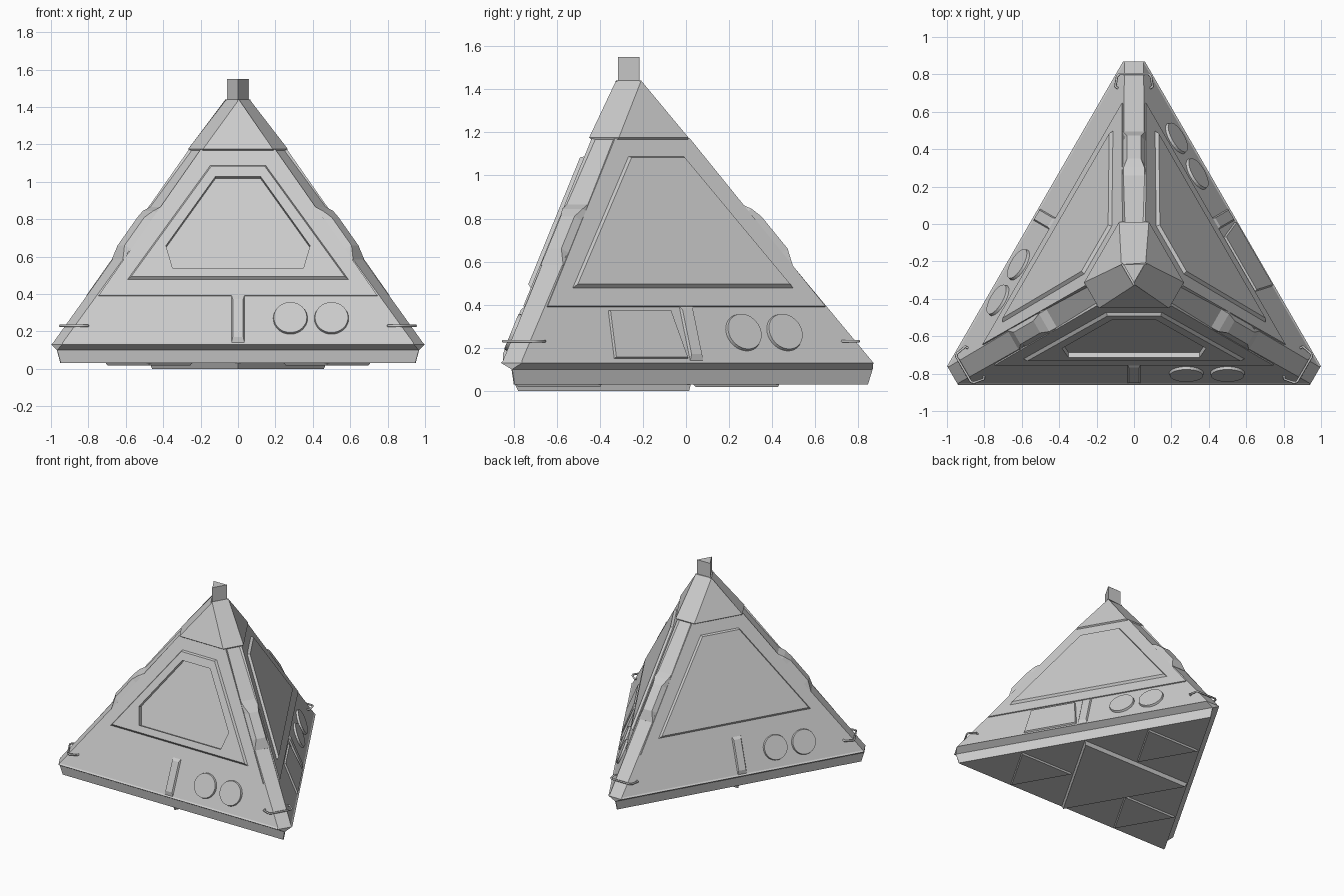
import bpy, math
from mathutils import Vector, Matrix

if "Cube" in bpy.data.objects:
    bpy.data.objects.remove(bpy.data.objects["Cube"])

CY = -0.25                      # pyramid axis position in y
S3 = math.tan(math.radians(30))
NORMAL = Vector((0, -0.926, 0.3775))   # outward normal of the front slope


def spin(k):
    return Matrix.Translation((0, CY, 0)) @ Matrix.Rotation(math.radians(120 * k), 4, 'Z')


def make(name, verts, faces, k=0):
    me = bpy.data.meshes.new(name)
    me.from_pydata([spin(k) @ Vector(v) for v in verts], [], faces)
    ob = bpy.data.objects.new(name, me)
    bpy.context.collection.objects.link(ob)
    return ob


def loft(name, rings, k=0):
    # skin a list of equal-length rings and close both ends
    n = len(rings[0])
    verts = [p for ring in rings for p in ring]
    faces = [(a * n + i, a * n + (i + 1) % n, (a + 1) * n + (i + 1) % n, (a + 1) * n + i)
             for a in range(len(rings) - 1) for i in range(n)]
    faces += [tuple(reversed(range(n))), tuple(range((len(rings) - 1) * n, len(rings) * n))]
    ob = make(name, verts, faces, k)
    import bmesh
    bm = bmesh.new()
    bm.from_mesh(ob.data)
    bmesh.ops.recalc_face_normals(bm, faces=bm.faces)
    bm.to_mesh(ob.data)
    bm.free()
    return ob


def section(z, r, L, notch=None):
    # triangle of inradius r with its corners cut off at distance L
    w = max(0.002, (2 * r - L) * S3)
    pts = []
    for k in range(3):
        m = Matrix.Rotation(math.radians(120 * k), 3, 'Z')
        local = [(w, L, z), (-w, L, z)]
        if notch:
            local.append((-notch * math.sin(math.radians(60)), notch * 0.5, z))
        pts += [m @ Vector(p) for p in local]
    return pts


def on_face(u, z, off):
    return Vector((u, -(0.60 - 0.4077 * (z - 0.14)), z)) + NORMAL * off


def plate(name, pts, top, k=0, scale=1.0, bottom=-0.03):
    # panel lying on a slope, with chamfered rim when scale < 1
    cu = sum(p[0] for p in pts) / len(pts)
    cz = (min(p[1] for p in pts) + max(p[1] for p in pts)) / 2
    inner = [(cu + (u - cu) * scale, cz + (z - cz) * scale) for u, z in pts]
    return loft(name, [[on_face(u, z, bottom) for u, z in pts],
                       [on_face(u, z, 0) for u, z in pts],
                       [on_face(u, z, top) for u, z in inner]], k)


# main pyramid with undercut base, apex cap and notched finial
body = loft("pyramid_body", [section(*s) for s in (
    (0.03, 0.55, 1.095), (0.10, 0.56, 1.117), (0.13, 0.61, 1.12),
    (0.14, 0.60, 1.112), (1.43, 0.074, 0.04))])
loft("apex_cap", [section(*s) for s in (
    (1.16, 0.18, 0.255), (1.175, 0.20, 0.262), (1.44, 0.075, 0.033))])
loft("finial", [section(z, 0.066, 0.032, 0.035) for z in (1.42, 1.55)])

# panels on every slope
cut_targets = [body]
for k in range(3):
    upper = plate("upper_panel", [(-0.745, 0.39), (0.745, 0.39), (0.2, 1.17), (-0.2, 1.17)], 0.008, k)
    main = plate("raised_panel", [(-0.60, 0.47), (0.60, 0.47), (0.15, 1.09), (-0.15, 1.09)],
                 0.025, k, 0.95)
    if k == 0:
        cut_targets += [upper, main]
    plate("band_rib", [(-0.035, 0.14), (0.035, 0.14), (0.035, 0.395), (-0.035, 0.395)], 0.012, k, 0.8)
    # round discs
    for u in (0.28, 0.50):
        ring = [(u + 0.092 * math.cos(a), 0.27 + 0.085 * math.sin(a))
                for a in (math.tau * i / 32 for i in range(32))]
        plate("round_disc", ring, 0.015, k, 0.96)

# recess in the front panel
cutter = plate("recess_cutter", [(-0.35, 0.53), (0.35, 0.53), (0.385, 0.65), (0.12, 1.02),
                                 (-0.12, 1.02), (-0.385, 0.65)], 0.08, 0, 1.0, -0.005)
cutter.hide_render = True
cutter.display_type = 'WIRE'
for ob in cut_targets:
    m = ob.modifiers.new("recess", 'BOOLEAN')
    m.operation = 'DIFFERENCE'
    m.solver = 'EXACT'
    m.object = cutter

# hatch on the right slope
plate("hatch", [(-0.44, 0.15), (-0.045, 0.15), (-0.085, 0.372), (-0.42, 0.372)], 0.012, 1, 0.97)

# clamps and wire handles on the three ridges
for k in range(3):
    rings = []
    for y, z, w in ((0.745, 0.585, 0.06), (0.722, 0.66, 0.037), (0.60, 0.81, 0.037),
                    (0.555, 0.845, 0.055), (0.50, 0.87, 0.056)):
        rings.append([(-w, y, z), (w, y, z), (0.085, y - 0.06, z - 0.04), (-0.085, y - 0.06, z - 0.04)])
    loft("ridge_clamp", rings, k)

    cu = bpy.data.curves.new("corner_handle", 'CURVE')
    cu.dimensions = '3D'
    cu.bevel_depth = 0.007
    cu.bevel_resolution = 1
    path = [(0.07, 0.965), (0.10, 0.985), (0.09, 1.04), (0.078, 1.052)]
    path += [(-x, y) for x, y in reversed(path)]
    sp = cu.splines.new('POLY')
    sp.points.add(len(path) - 1)
    for p, (x, y) in zip(sp.points, path):
        p.co = (*(spin(k) @ Vector((x, y, 0.23))), 1)
    bpy.context.collection.objects.link(bpy.data.objects.new("corner_handle", cu))


# nested triangular plates under the base
def under_plate(name, cx, cy, R, z):
    rings = []
    for zz, rr in ((0.04, R), (z, R - 0.02)):
        rings.append([(cx + rr * math.sin(math.tau * i / 3), cy - rr * math.cos(math.tau * i / 3), zz)
                      for i in range(3)])
    loft(name, rings)


under_plate("centre_under_plate", 0, 0, 0.55, 0.0)
for i in range(3):
    a = math.radians(90 + 120 * i)
    under_plate("corner_under_plate", 0.55 * math.cos(a), 0.55 * math.sin(a), 0.275, 0.018)
